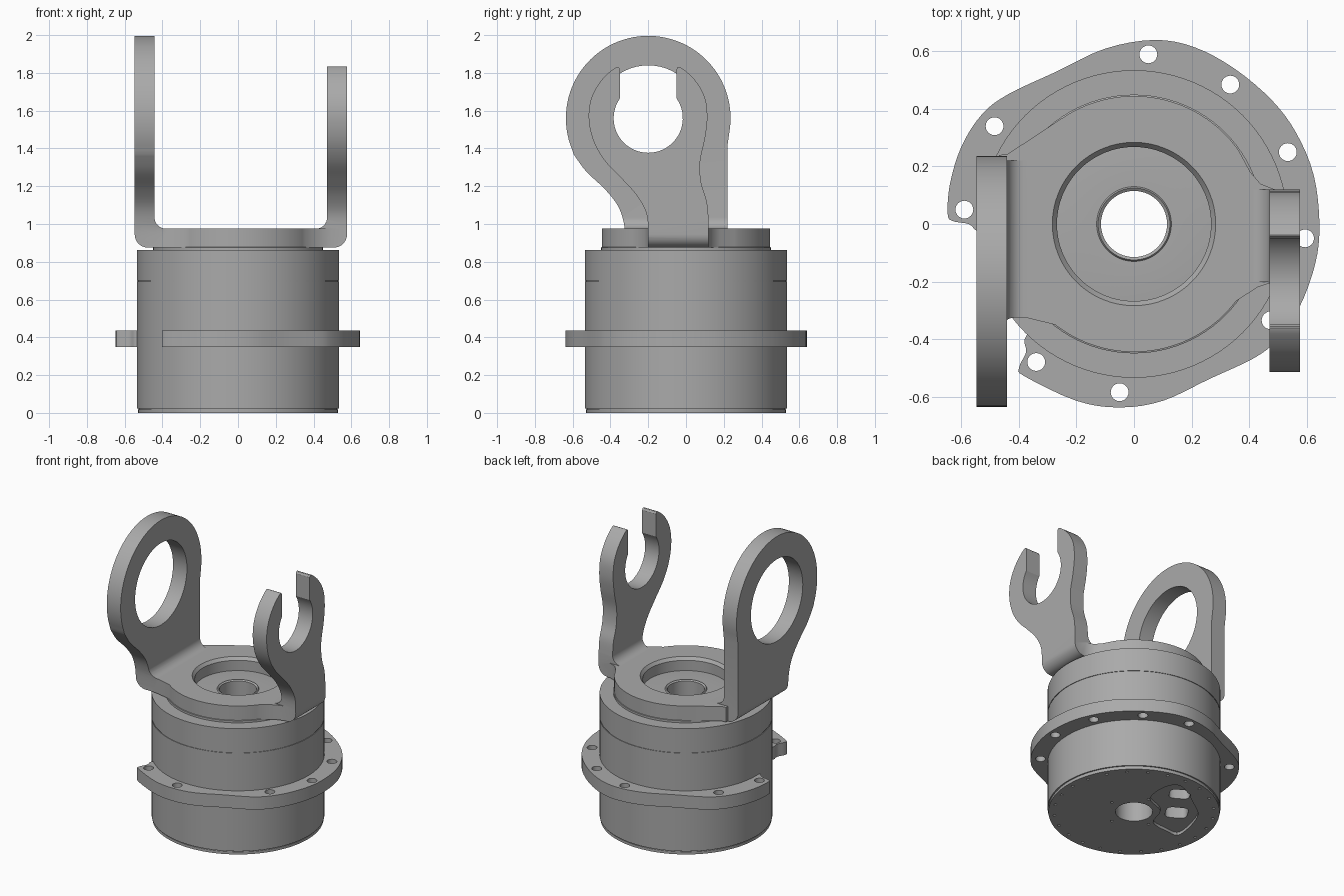
import bpy, bmesh
from math import sin, cos, radians, tau
from mathutils import Vector

if "Cube" in bpy.data.objects:
    bpy.data.objects.remove(bpy.data.objects["Cube"])

metal = bpy.data.materials.new("grey_metal")
metal.use_nodes = True
GREY = (0.4, 0.4, 0.4, 1)
metal.diffuse_color = GREY
for node in metal.node_tree.nodes:
    if node.type == 'BSDF_PRINCIPLED':
        node.inputs["Base Color"].default_value = GREY


def finish(name, bm):
    bmesh.ops.recalc_face_normals(bm, faces=bm.faces)
    mesh = bpy.data.meshes.new(name)
    bm.to_mesh(mesh)
    bm.free()
    mesh.materials.append(metal)
    ob = bpy.data.objects.new(name, mesh)
    bpy.context.collection.objects.link(ob)
    return ob


def prism(name, outlines, axis, lo, hi):
    """Extrude flat outlines along an axis, as one mesh of separate solids."""
    place = {'x': lambda a, b, h: (h, a, b),
             'y': lambda a, b, h: (a, h, b),
             'z': lambda a, b, h: (a, b, h)}[axis]
    bm = bmesh.new()
    for pts in outlines:
        low = [bm.verts.new(place(a, b, lo)) for a, b in pts]
        high = [bm.verts.new(place(a, b, hi)) for a, b in pts]
        bm.faces.new(low)
        bm.faces.new(high)
        n = len(pts)
        for i in range(n):
            j = (i + 1) % n
            bm.faces.new((low[i], low[j], high[j], high[i]))
    return finish(name, bm)


def lathe(name, profile, seg=96):
    """Revolve a closed (radius, height) loop around z."""
    bm = bmesh.new()
    rings = [[bm.verts.new((r * cos(tau * k / seg), r * sin(tau * k / seg), z))
              for r, z in profile] for k in range(seg)]
    n = len(profile)
    for k in range(seg):
        a, b = rings[k], rings[(k + 1) % seg]
        for i in range(n):
            j = (i + 1) % n
            bm.faces.new((a[i], a[j], b[j], b[i]))
    return finish(name, bm)


def arc(cx, cy, r, start, end, steps=24):
    angles = [radians(start + (end - start) * i / steps) for i in range(steps + 1)]
    return [(cx + r * cos(t), cy + r * sin(t)) for t in angles]


def circle(cx, cy, r, n=24):
    return arc(cx, cy, r, 0, 360, n)[:-1]


def smooth(pts, steps=5, closed=False):
    """Flowing curve through the given points."""
    p = [Vector(q) for q in pts]
    n = len(p)
    get = (lambda i: p[i % n]) if closed else (lambda i: p[max(0, min(n - 1, i))])
    out = []
    for i in range(n if closed else n - 1):
        a, b, c, d = (get(i + k) for k in (-1, 0, 1, 2))
        for s in range(steps):
            t = s / steps
            q = 0.5 * (2 * b + (c - a) * t + (2 * a - 5 * b + 4 * c - d) * t ** 2
                       + (3 * b - a - 3 * c + d) * t ** 3)
            out.append(tuple(q))
    return out if closed else out + [tuple(p[-1])]


def combine(ob, other, operation):
    mod = ob.modifiers.new("bool", 'BOOLEAN')
    mod.operation, mod.solver, mod.object = operation, 'EXACT', other
    bpy.context.view_layer.objects.active = ob
    bpy.ops.object.modifier_apply(modifier=mod.name)
    bpy.data.objects.remove(other)


# Drum with bore, seam line and low neck
BORE = 0.115
drum = lathe("drum_body", [
    (BORE, 0), (0.53, 0), (0.53, 0.018), (0.526, 0.018), (0.526, 0.024), (0.535, 0.024),
    (0.535, 0.695), (0.531, 0.695), (0.531, 0.701), (0.535, 0.701),
    (0.535, 0.862), (0.45, 0.862), (0.45, 0.876), (0.42, 0.885),
    (0.13, 0.885), (0.125, 0.892), (BORE, 0.885)])


# Underside: curved access recess with two pockets, and screw holes
def under(pts):
    return [(-0.86 * u + 0.5 * v, 0.5 * u + 0.86 * v) for u, v in pts]


def pocket(cu, cv, w, h):
    soft = lambda c: (1 if c > 0 else -1) * abs(c) ** 0.5
    return under([(cu + w * soft(cos(tau * (k + 0.5) / 20)),
                   cv + h * soft(sin(tau * (k + 0.5) / 20))) for k in range(20)])


recess = under(smooth([(0.07, 0.18), (0.14, 0.34), (0.24, 0.36), (0.35, 0.16), (0.4, 0),
                       (0.33, -0.23), (0.24, -0.2), (0.14, -0.11), (0.16, 0.04)], closed=True))
combine(drum, prism("recess_cutter", [recess], 'z', -0.05, 0.02), 'DIFFERENCE')
pockets = [pocket(0.25, 0.23, 0.065, 0.055), pocket(0.27, 0, 0.07, 0.065)]
combine(drum, prism("pocket_cutter", pockets, 'z', -0.05, 0.14), 'DIFFERENCE')
screws = [circle(x, y, 0.01, 8) for x, y in circle(0, 0, 0.495, 24)]
screws += [circle(x, y, 0.009, 8) for x, y in arc(0, 0, 0.18, 200, 440, 3)]
combine(drum, prism("screw_cutter", screws, 'z', -0.05, 0.012), 'DIFFERENCE')

# Open mounting flange with bolt holes
rim = smooth([(-0.5, -0.03), (-0.545, -0.025), (-0.575, 0), (-0.63, 0.01), (-0.648, 0.035),
              (-0.64, 0.14), (-0.6, 0.27), (-0.53, 0.38), (-0.44, 0.45), (-0.27, 0.53),
              (-0.1, 0.61), (0.07, 0.64), (0.21, 0.615), (0.35, 0.54), (0.48, 0.43),
              (0.565, 0.315), (0.625, 0.17), (0.645, 0), (0.63, -0.14), (0.575, -0.29),
              (0.5, -0.4), (0.42, -0.465), (0.26, -0.54), (0.1, -0.615), (-0.05, -0.638),
              (-0.2, -0.615), (-0.38, -0.53), (-0.4, -0.5), (-0.375, -0.445),
              (-0.38, -0.4), (-0.34, -0.34)], 4)
flange = prism("mounting_flange", [rim], 'z', 0.35, 0.437)
bolts = [(-0.59, 0.05), (-0.485, 0.34), (0.05, 0.59), (0.335, 0.485), (0.535, 0.25),
         (0.595, -0.05), (0.475, -0.335), (-0.05, -0.585), (-0.34, -0.48)]
holes = [circle(x, y, 0.031) for x, y in bolts] + [circle(0, 0, 0.51, 96)]
combine(flange, prism("flange_cutter", holes, 'z', 0.2, 0.6), 'DIFFERENCE')

# Yoke plate on top of the drum
BASE, TOP = 0.875, 0.975
outline = ([(-0.47, 0.24), (-0.44, 0.243)] + arc(0, 0, 0.445, 122, 35, 30)
           + [(0.405, 0.18), (0.44, 0.14), (0.49, 0.12), (0.49, -0.2), (0.43, -0.22)]
           + arc(0, 0, 0.445, -37, -128, 30) + [(-0.37, -0.327), (-0.42, -0.32), (-0.47, -0.32)])
yoke = prism("yoke", [outline], 'z', BASE, TOP)


# Each arm is a side outline trimmed to a bent strip
def arm(name, side, outer, inner, height, outlines):
    strip = ([(0.3, BASE)] + arc(outer - 0.07, BASE + 0.07, 0.07, -90, 0, 8)
             + [(outer, height), (inner, height)]
             + arc(inner - 0.06, TOP + 0.06, 0.06, 0, -90, 8) + [(0.3, TOP)])
    ob = prism(name, [[(side * x, z) for x, z in strip]], 'y', -0.8, 0.8)
    combine(ob, prism("side_cutter", outlines, 'x', -0.7, 0.7), 'INTERSECT')
    return ob


CY, CZ = -0.2, 1.56
ring_side = ([(0.22, 0.8), (0.22, 1.42)] + arc(CY, CZ, 0.436, -10, 203, 56)
             + smooth([(-0.595, 1.37), (-0.53, 1.28), (-0.43, 1.185), (-0.36, 1.095),
                       (-0.328, 1.0), (-0.32, 0.9)]) + [(-0.32, 0.8)])
ring_arm = arm("ring_arm", -1, 0.547, 0.442, 2.2, [ring_side])
eye = prism("eye_cutter", [circle(CY, CZ, 0.28, 56)], 'x', -0.8, -0.3)
combine(ring_arm, eye, 'DIFFERENCE')

hook_side = ([(-0.2, 0.8)]
             + smooth([(-0.2, 0.93), (-0.208, 1.05), (-0.26, 1.15), (-0.34, 1.24),
                       (-0.43, 1.335), (-0.49, 1.44), (-0.515, 1.56), (-0.5, 1.67),
                       (-0.445, 1.765), (-0.37, 1.83), (-0.35, 1.82)])
             + arc(CY, CZ, 0.183, 145, 395, 40)
             + smooth([(-0.05, 1.82), (-0.03, 1.83), (0.045, 1.765), (0.1, 1.67), (0.113, 1.56),
                       (0.1, 1.45), (0.075, 1.33), (0.08, 1.22), (0.11, 1.12), (0.12, 1.02)])
             + [(0.12, 0.8)])
hook_arm = arm("hook_arm", 1, 0.577, 0.472, 2.2, [hook_side])

combine(yoke, ring_arm, 'UNION')
combine(yoke, hook_arm, 'UNION')

# Round recess in the yoke plate with a chamfered lip
bowl = lathe("bowl_cutter", [(0.01, 0.8), (0.268, 0.8), (0.268, 0.955), (0.288, 0.98),
                             (0.288, 1.1), (0.01, 1.1)], 64)
core = prism("core_cutter", [circle(0, 0, 0.1, 32)], 'z', 0.8, 1.1)
combine(bowl, core, 'UNION')
combine(yoke, bowl, 'DIFFERENCE')

# Smooth curved walls, crisp edges
bpy.ops.object.select_all(action='DESELECT')
for ob in (drum, flange, yoke):
    ob.select_set(True)
bpy.context.view_layer.objects.active = drum
bpy.ops.object.shade_smooth_by_angle(angle=radians(30))
